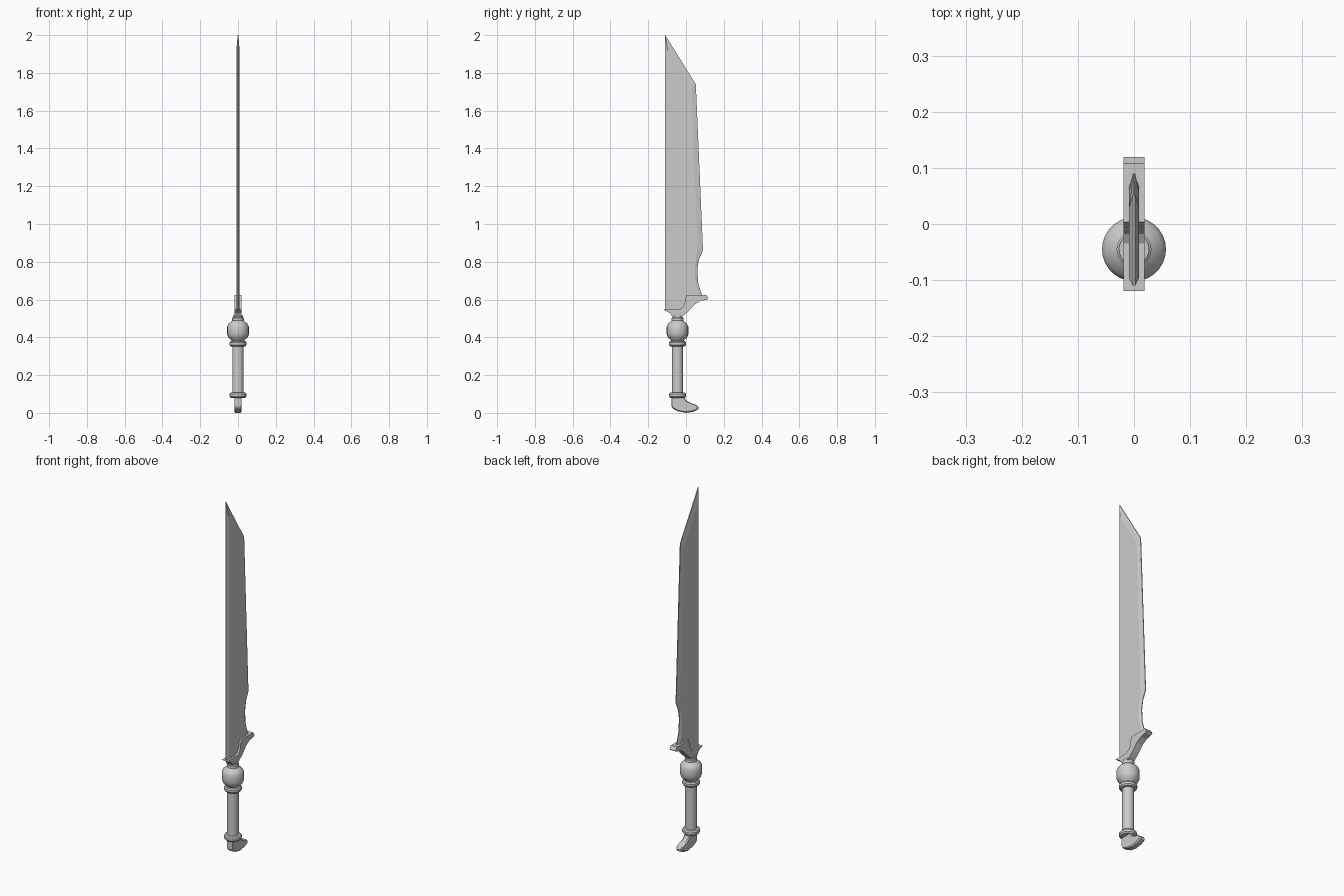
import bpy, bmesh, math

if "Cube" in bpy.data.objects:
    bpy.data.objects.remove(bpy.data.objects["Cube"])

AXIS_Y = -0.045  # handle centre line


def finish(name, bm, smooth=None):
    bmesh.ops.remove_doubles(bm, verts=bm.verts, dist=1e-5)
    bmesh.ops.recalc_face_normals(bm, faces=bm.faces)
    me = bpy.data.meshes.new(name)
    bm.to_mesh(me)
    bm.free()
    ob = bpy.data.objects.new(name, me)
    bpy.context.collection.objects.link(ob)
    if smooth:
        bpy.ops.object.select_all(action='DESELECT')
        ob.select_set(True)
        bpy.context.view_layer.objects.active = ob
        bpy.ops.object.shade_smooth_by_angle(angle=math.radians(smooth))
    return ob


def stack(name, loops):
    """Bridge outlines given as (half thickness x, [(y, z), ...]) and cap both ends."""
    bm = bmesh.new()
    rings = [[bm.verts.new((x, y, z)) for y, z in pts] for x, pts in loops]
    for a, b in zip(rings, rings[1:]):
        for i in range(len(a)):
            j = (i + 1) % len(a)
            bm.faces.new((a[i], a[j], b[j], b[i]))
    bm.faces.new(rings[0])
    bm.faces.new(rings[-1][::-1])
    return finish(name, bm)


def lathe(name, profile, segments=28):
    """Spin an (r, z) profile about the handle centre line, with capped ends."""
    bm = bmesh.new()
    rings = []
    for r, z in profile:
        rings.append([bm.verts.new((r * math.cos(t), AXIS_Y + r * math.sin(t), z))
                      for t in (2 * math.pi * i / segments for i in range(segments))])
    for a, b in zip(rings, rings[1:]):
        for i in range(segments):
            j = (i + 1) % segments
            bm.faces.new((a[i], a[j], b[j], b[i]))
    bm.faces.new(rings[0])
    bm.faces.new(rings[-1])
    return finish(name, bm, 35)


# Blade: sharp outline with a flat raised face inset on each side
outer = [(-0.11, 0.54), (-0.11, 2.0), (0.052, 1.74), (0.09, 0.86), (0.068, 0.81),
         (0.06, 0.76), (0.064, 0.69), (0.076, 0.65), (0.088, 0.615), (0.0, 0.54)]
inner = [(-0.097, 0.54), (-0.097, 1.92), (0.030, 1.72), (0.060, 0.86), (0.052, 0.81),
         (0.047, 0.76), (0.050, 0.69), (0.060, 0.65), (0.070, 0.615), (-0.01, 0.54)]
stack("blade", [(-0.0085, inner), (-0.002, outer), (0.002, outer), (0.0085, inner)])

# Guard: swept flat plate cupping the blade root
guard = [(-0.119, 0.547), (-0.035, 0.548), (-0.018, 0.558), (-0.007, 0.577), (-0.004, 0.605),
         (0.004, 0.624), (0.108, 0.624), (0.119, 0.606), (0.110, 0.599), (0.075, 0.592),
         (0.045, 0.573), (0.012, 0.537), (-0.022, 0.508), (-0.072, 0.508), (-0.085, 0.528)]
stack("guard", [(-0.019, guard), (0.019, guard)])

# Neck and bulb above the grip
lathe("neck", [(0.027, 0.48), (0.027, 0.515)])
lathe("bulb", [(0.030, 0.375), (0.036, 0.386), (0.050, 0.398), (0.057, 0.415), (0.057, 0.458),
               (0.050, 0.472), (0.036, 0.484), (0.031, 0.488), (0.031, 0.503), (0.027, 0.506)])

# Grip and its two rings
lathe("grip", [(0.030, 0.08), (0.030, 0.385)])
for name, zc in (("upper_ring", 0.366), ("lower_ring", 0.094)):
    lathe(name, [(0.030, zc - 0.015), (0.040, zc - 0.013), (0.045, zc - 0.006),
                 (0.045, zc + 0.006), (0.040, zc + 0.013), (0.030, zc + 0.015)])

# Pommel: hooked foot with softened sides
foot = [(-0.077, 0.088), (-0.077, 0.035), (-0.068, 0.022), (-0.040, 0.008), (0.0, 0.0),
        (0.040, 0.006), (0.064, 0.018), (0.068, 0.029), (0.055, 0.042), (0.022, 0.054),
        (0.0, 0.067), (-0.012, 0.088)]
cy, cz = -0.03, 0.04
foot_in = [(y + (cy - y) * 0.08, z + (cz - z) * 0.15) for y, z in foot]
stack("pommel", [(-0.018, foot_in), (-0.012, foot), (0.012, foot), (0.018, foot_in)])
